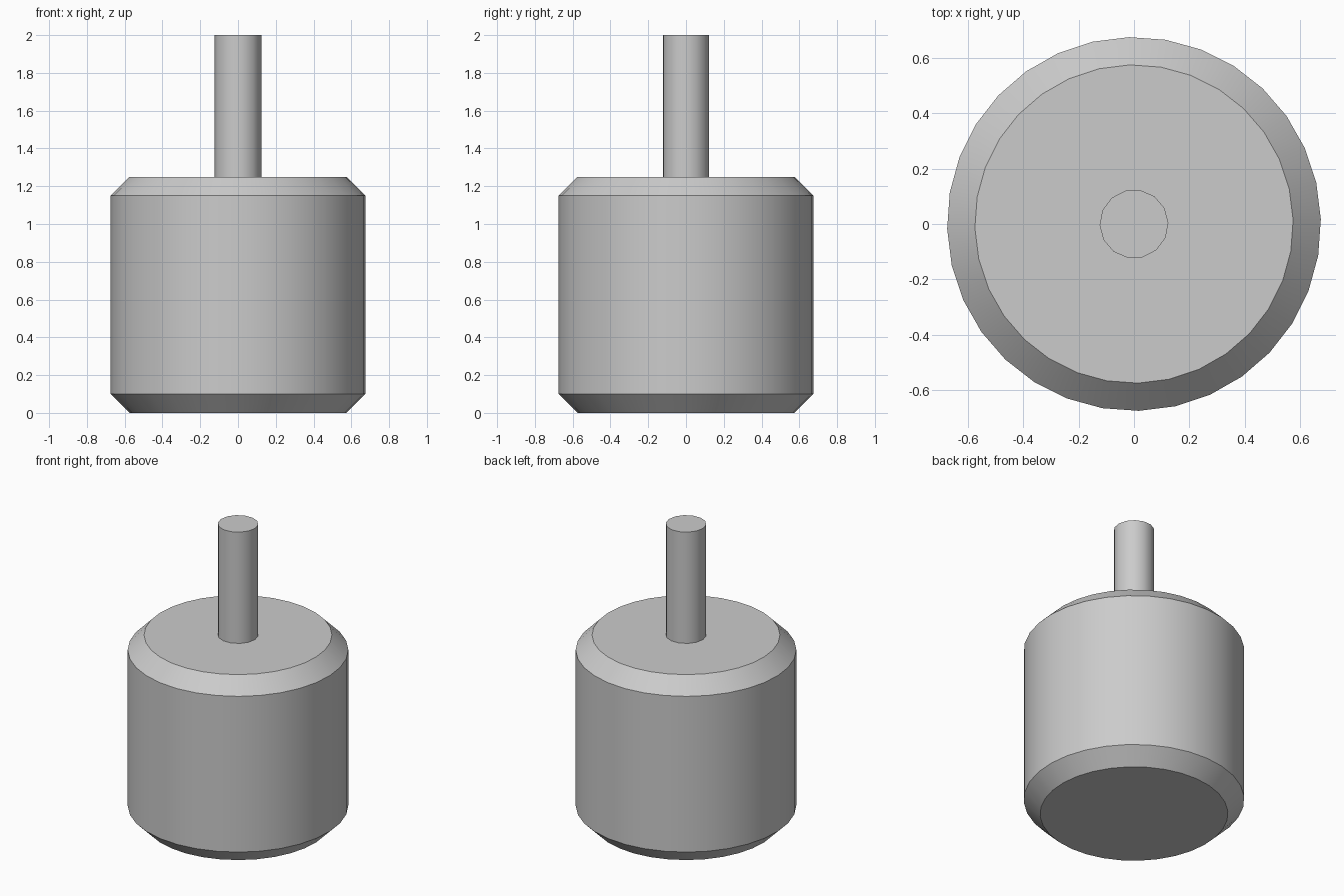
import bpy
import bmesh
from math import cos, sin, pi, radians

# Remove the default object
cube = bpy.data.objects.get("Cube")
if cube:
    bpy.data.objects.remove(cube, do_unlink=True)

# Single plain grey material
grey = bpy.data.materials.new("light_grey")
grey.use_nodes = True
colour = (0.6, 0.6, 0.6, 1.0)
grey.diffuse_color = colour
grey.node_tree.nodes["Principled BSDF"].inputs["Base Color"].default_value = colour


def turned_part(name, profile, sides, phase):
    """Closed solid of revolution from (radius, height) pairs, bottom to top."""
    bm = bmesh.new()
    rings = []
    for radius, z in profile:
        angles = [phase + 2 * pi * i / sides for i in range(sides)]
        rings.append([bm.verts.new((radius * cos(a), radius * sin(a), z)) for a in angles])
    for low, high in zip(rings, rings[1:]):
        for i in range(sides):
            j = (i + 1) % sides
            bm.faces.new((low[i], low[j], high[j], high[i]))
    bm.faces.new(list(reversed(rings[0])))
    bm.faces.new(rings[-1])
    mesh = bpy.data.meshes.new(name)
    bm.to_mesh(mesh)
    bm.free()
    mesh.materials.append(grey)
    obj = bpy.data.objects.new(name, mesh)
    bpy.context.collection.objects.link(obj)

    # Smooth round walls, sharp chamfer and cap edges
    bpy.ops.object.select_all(action="DESELECT")
    obj.select_set(True)
    bpy.context.view_layer.objects.active = obj
    bpy.ops.object.shade_smooth_by_angle(angle=radians(30))
    return obj


# Drum body with chamfered rims
turned_part("drum_body", [(0.574, 0), (0.674, 0.1), (0.674, 1.15), (0.574, 1.25)],
            32, radians(1.5))

# Thin shaft standing on the drum
turned_part("shaft", [(0.124, 1.25), (0.124, 2.0)], 14, radians(2))
